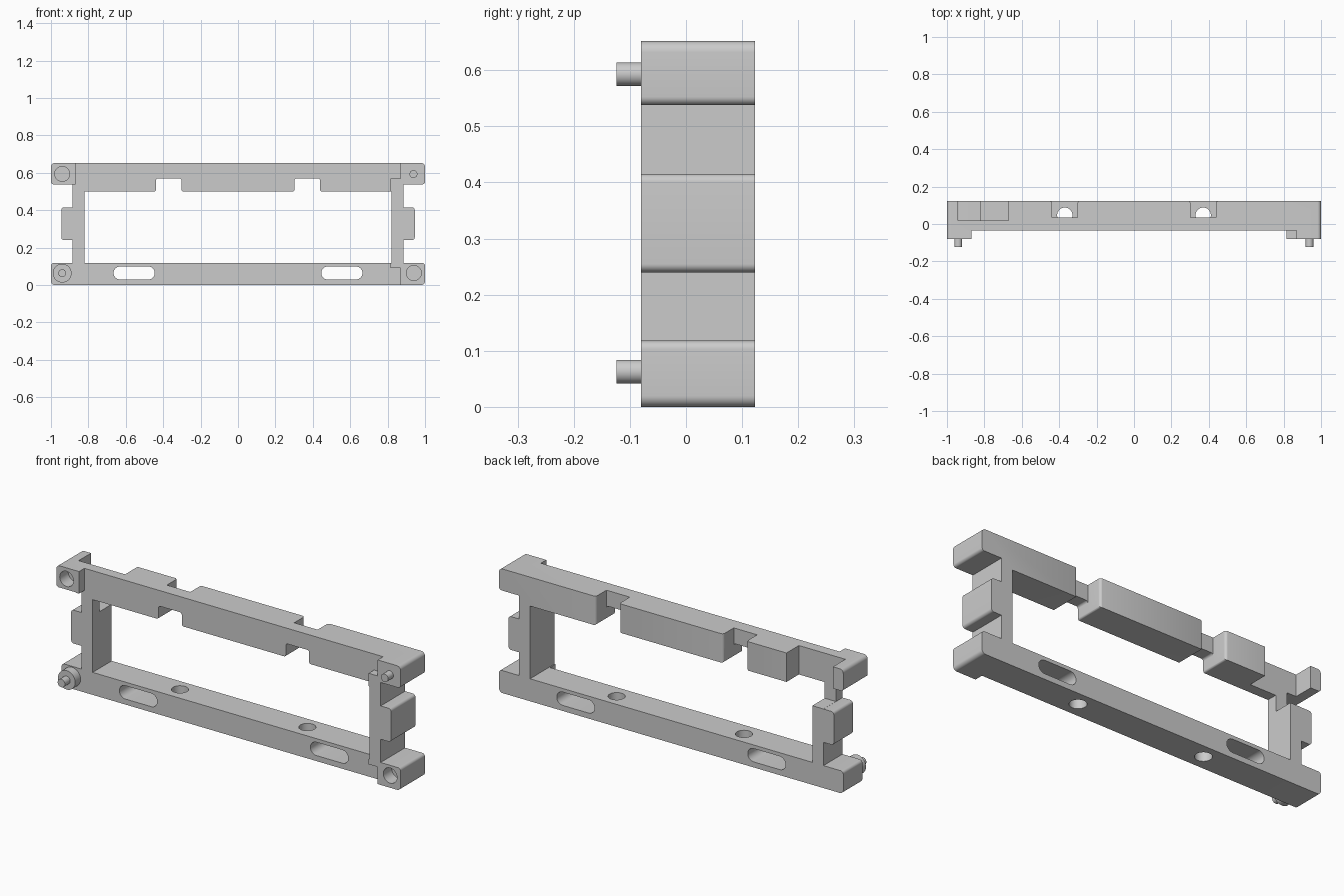
import bpy, bmesh, math
from mathutils import Vector

if "Cube" in bpy.data.objects:
    bpy.data.objects.remove(bpy.data.objects["Cube"])

grey = bpy.data.materials.new("plain_grey")
grey.use_nodes = True
grey.diffuse_color = (0.6, 0.6, 0.6, 1)
grey.node_tree.nodes["Principled BSDF"].inputs["Base Color"].default_value = (0.6, 0.6, 0.6, 1)

BACK, FRONT, NOSE = 0.123, -0.035, -0.08


def rounded(points, steps=8):
    """Replace each (u, v, radius) corner by an arc; (u, v) stays sharp."""
    out = []
    for i, p in enumerate(points):
        c = Vector(p[:2])
        if len(p) < 3:
            out.append(c)
            continue
        a = (Vector(points[i - 1][:2]) - c).normalized()
        b = (Vector(points[(i + 1) % len(points)][:2]) - c).normalized()
        half = a.angle(b) / 2
        centre = c + (a + b).normalized() * p[2] / math.sin(half)
        start = c + a * p[2] / math.tan(half) - centre
        end = c + b * p[2] / math.tan(half) - centre
        sweep = start.angle(end)
        for k in range(steps + 1):
            t = k / steps
            out.append(centre + (start * math.sin((1 - t) * sweep)
                                 + end * math.sin(t * sweep)) / math.sin(sweep))
    return out


def prism(name, points, lo, hi, axis="Y"):
    """Extrude a profile along Y (profile in x, z) or Z (profile in x, y)."""
    bm = bmesh.new()
    place = (lambda p: (p.x, lo, p.y)) if axis == "Y" else (lambda p: (p.x, p.y, lo))
    face = bm.faces.new([bm.verts.new(place(p)) for p in rounded(points)])
    top = bmesh.ops.extrude_face_region(bm, geom=[face])["geom"]
    step = (0, hi - lo, 0) if axis == "Y" else (0, 0, hi - lo)
    bmesh.ops.translate(bm, vec=step, verts=[g for g in top if isinstance(g, bmesh.types.BMVert)])
    bmesh.ops.remove_doubles(bm, verts=bm.verts, dist=1e-5)
    bmesh.ops.recalc_face_normals(bm, faces=bm.faces)
    mesh = bpy.data.meshes.new(name)
    bm.to_mesh(mesh)
    bm.free()
    mesh.materials.append(grey)
    obj = bpy.data.objects.new(name, mesh)
    bpy.context.collection.objects.link(obj)
    return obj


def box(x0, x1, v0, v1, r=0):
    corners = [(x0, v0), (x1, v0), (x1, v1), (x0, v1)]
    return [c + (r,) for c in corners] if r else corners


def disc(x, v, r):
    return box(x - r, x + r, v - r, v + r, r)


def select(obj):
    bpy.ops.object.select_all(action="DESELECT")
    obj.select_set(True)
    bpy.context.view_layer.objects.active = obj


def cut(obj, *args):
    cutter = prism("cutter", *args)
    cutter.hide_render = True
    mod = obj.modifiers.new("cut", "BOOLEAN")
    mod.operation, mod.solver, mod.object = "DIFFERENCE", "EXACT", cutter
    select(obj)
    bpy.ops.object.modifier_apply(modifier=mod.name)
    bpy.data.objects.remove(cutter)


# Outer frame block: rounded corner blocks and a tab on each side
side = [(1, 0, 0.02), (1, 0.118, 0.015), (0.885, 0.118), (0.885, 0.24),
        (0.945, 0.24, 0.015), (0.945, 0.415, 0.015), (0.885, 0.415),
        (0.885, 0.538), (1, 0.538, 0.015), (1, 0.652, 0.02)]
frame = prism("frame", side + [(-p[0],) + p[1:] for p in reversed(side)], NOSE, BACK)

# Central opening with two notches in the upper bar
arch = [(0.82, 0.118), (0.82, 0.5), (0.438, 0.5, 0.01), (0.438, 0.57, 0.012),
        (0.302, 0.57, 0.012), (0.302, 0.5, 0.01)]
cut(frame, arch + [(-p[0],) + p[1:] for p in reversed(arch)], -0.3, 0.3)

# Step the front back, leaving the raised corner bosses and the left post
cut(frame, [(-0.868, 0.8), (-0.868, 0.536), (-1.2, 0.536), (-1.2, -0.2),
            (0.868, -0.2), (0.868, 0.09), (0.815, 0.09), (0.815, 0.568),
            (0.868, 0.568), (0.868, 0.8)], -0.3, FRONT)

# Rear pocket beside the right upper corner
cut(frame, box(-0.94, -0.67, 0.02, 0.3), 0.4155, 0.8, "Z")

for s in (-1, 1):
    x = 0.37 * s
    # Rear gap in the upper bar with rounded mouth
    cut(frame, [(x - 0.1, 0.2), (x - 0.1, 0.1235), (x - 0.068, 0.1235, 0.015),
                (x - 0.068, 0.035), (x + 0.068, 0.035), (x + 0.068, 0.1235, 0.015),
                (x + 0.1, 0.1235), (x + 0.1, 0.2)], 0.45, 0.8, "Z")
    # Upright hole and long slot through the lower bar
    cut(frame, disc(x, 0.047, 0.041), -0.1, 0.2, "Z")
    cut(frame, box(0.555 * s - 0.11, 0.555 * s + 0.11, 0.029, 0.099, 0.0349), -0.3, 0.3)

# Round sockets in two opposite corners
for x, z in ((-0.94, 0.594), (0.94, 0.064)):
    cut(frame, disc(x, z, 0.04), -0.3, -0.01)

# Round collar and pegs on the other two corners
parts = [frame,
         prism("lower_collar", disc(-0.94, 0.063, 0.05), NOSE, FRONT + 0.005),
         prism("lower_peg", disc(-0.94, 0.063, 0.021), -0.124, NOSE + 0.01),
         prism("upper_peg", disc(0.938, 0.593, 0.021), -0.124, NOSE + 0.01)]

for part in parts:
    select(part)
    bpy.ops.object.shade_smooth_by_angle(angle=math.radians(30))
